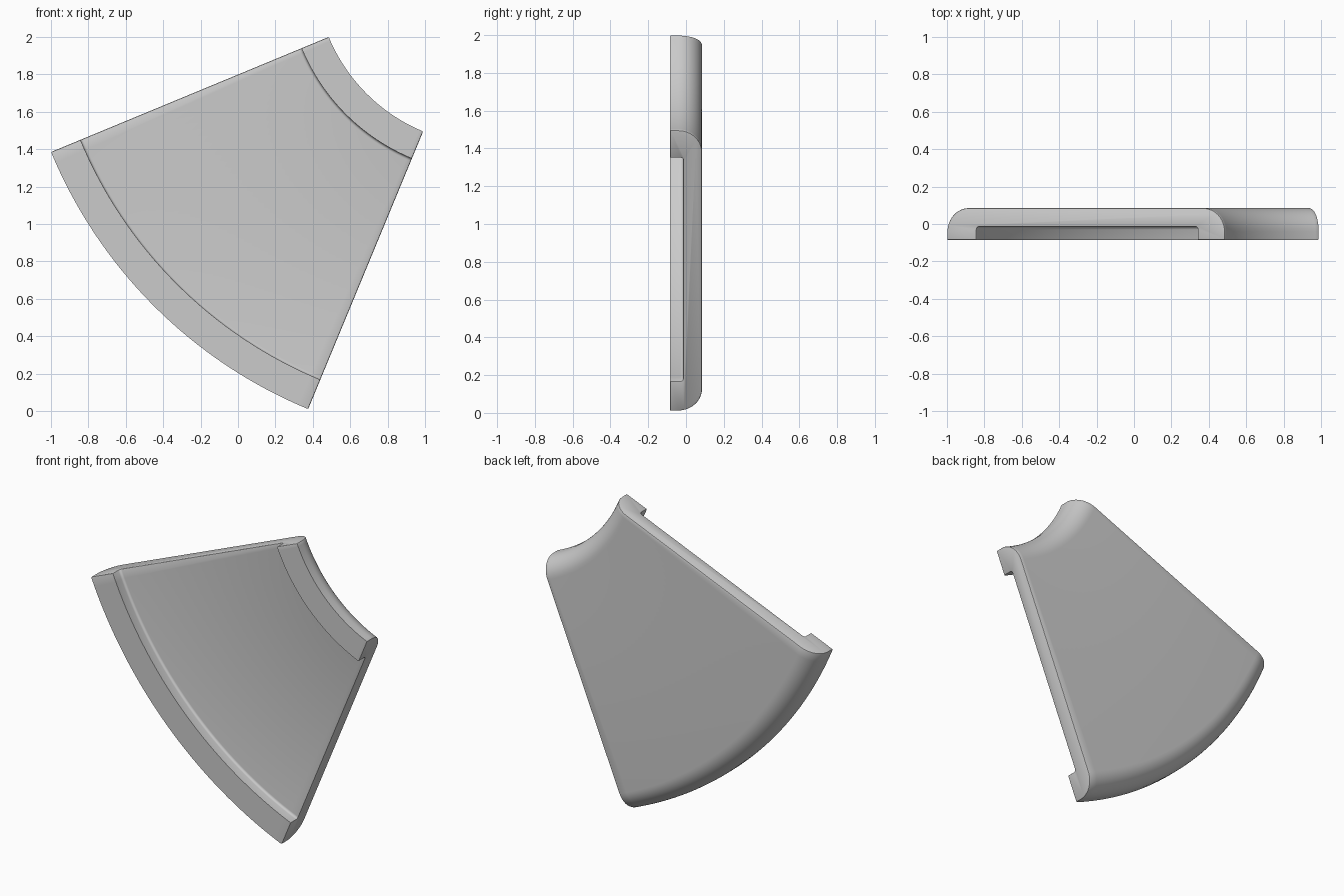
import bpy, bmesh
from math import cos, sin, pi, radians

cube = bpy.data.objects.get("Cube")
if cube:
    bpy.data.objects.remove(cube)

# Ring sector dimensions
CENTRE_X, CENTRE_Z = 1.347, 2.357
R_IN, R_OUT = 0.933, 2.54
LIP_IN, LIP_OUT = 1.09, 2.37
FRONT, FLOOR, BACK = -0.085, -0.015, 0.085
ROUND, FILLET, EDGE = 0.125, 0.015, 0.007
START, SWEEP, STEPS = radians(202.5), radians(45), 32


def arc(r, y, radius, a0, a1, steps):
    """Points of a circular arc in the (radius, depth) plane."""
    angles = [radians(a0 + (a1 - a0) * i / steps) for i in range(steps + 1)]
    return [(r + radius * cos(a), y + radius * sin(a)) for a in angles]


# Cross-section: rounded back corners, two lips around a shallow front channel
profile = [(R_OUT, FRONT)]
profile += arc(R_OUT - ROUND, BACK - ROUND, ROUND, 0, 90, 12)
profile += arc(R_IN + ROUND, BACK - ROUND, ROUND, 90, 180, 12)
profile += [(R_IN, FRONT), (LIP_IN, FRONT)]
profile += arc(LIP_IN + FILLET, FLOOR - FILLET, FILLET, 180, 90, 4)
profile += arc(LIP_OUT - FILLET, FLOOR - FILLET, FILLET, 90, 0, 4)
profile += [(LIP_OUT, FRONT)]

# Sweep the section around the centre and cap both ends
bm = bmesh.new()
rings = []
for i in range(STEPS + 1):
    a = START + SWEEP * i / STEPS
    rings.append([bm.verts.new((CENTRE_X + r * cos(a), y, CENTRE_Z + r * sin(a)))
                  for r, y in profile])
count = len(profile)
for near, far in zip(rings, rings[1:]):
    for j in range(count):
        k = (j + 1) % count
        bm.faces.new((near[j], near[k], far[k], far[j]))
caps = [bm.faces.new(rings[0]), bm.faces.new(rings[-1])]
bmesh.ops.recalc_face_normals(bm, faces=bm.faces[:])

# Slightly eased edges around the end faces
rim = [e for cap in caps for e in cap.edges]
bmesh.ops.bevel(bm, geom=rim, offset=EDGE, segments=2, profile=0.5,
                affect='EDGES', clamp_overlap=True)

mesh = bpy.data.meshes.new("curved_channel_segment")
bm.to_mesh(mesh)
bm.free()
segment = bpy.data.objects.new("curved_channel_segment", mesh)
bpy.context.collection.objects.link(segment)

bpy.ops.object.select_all(action='DESELECT')
segment.select_set(True)
bpy.context.view_layer.objects.active = segment
bpy.ops.object.shade_smooth_by_angle(angle=radians(35))
